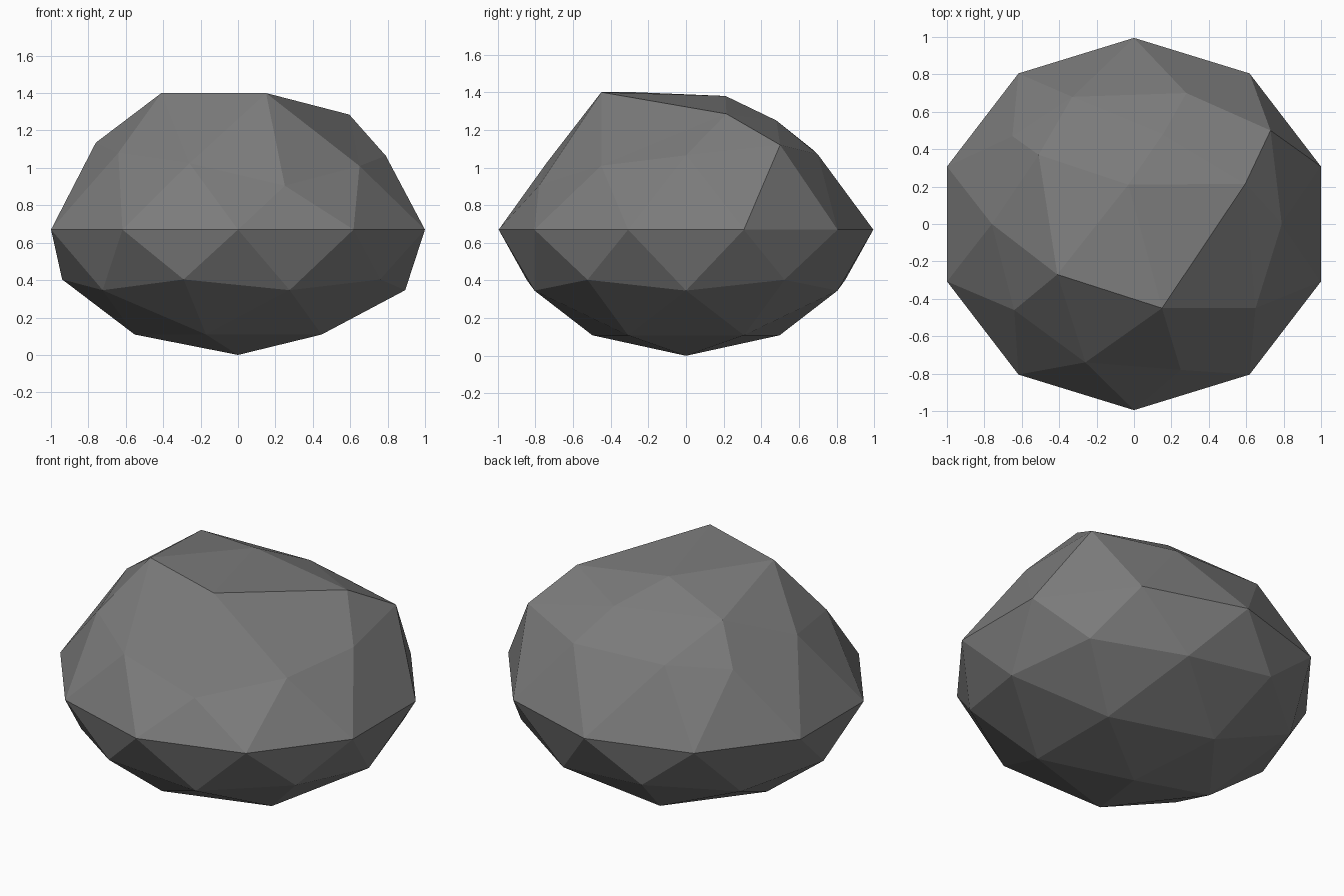
import bpy, bmesh, math

if "Cube" in bpy.data.objects:
    bpy.data.objects.remove(bpy.data.objects["Cube"])

# One flat stone grey
grey = bpy.data.materials.new("stone_grey")
grey.diffuse_color = (0.2, 0.2, 0.2, 1.0)
grey.use_nodes = True
grey.node_tree.nodes["Principled BSDF"].inputs["Base Color"].default_value = grey.diffuse_color

# Chipped upper rings: position of each corner, counter-clockwise from +x
SHOULDER = [(0.79, 0.0, 1.065), (0.28, 0.70, 1.07), (-0.65, 0.47, 1.07),
            (-0.64, -0.46, 1.08), (0.25, -0.78, 0.905)]
SHOULDER_BETWEEN = [(0.73, 0.50, 1.12), (-0.33, 0.68, 1.09), (-0.76, 0.0, 1.135),
                    (-0.26, -0.74, 1.025), (0.65, -0.45, 1.01)]
CROWN = [(0.595, 0.215, 1.285), (0.155, 0.48, 1.25), (-0.51, 0.37, 1.30),
         (-0.41, -0.27, 1.40), (0.15, -0.45, 1.40)]
PEAK = (-0.03, 0.21, 1.38)


def place(co):
    """Move a unit-sphere corner to its place on the rock."""
    x, y, z = co
    step = round(math.atan2(y, x) / math.radians(36)) % 10
    if z > 0.95:
        return PEAK
    if z > 0.7:
        return CROWN[step // 2]
    if z > 0.49:
        return SHOULDER_BETWEEN[step // 2]
    if z > 0.2:
        return SHOULDER[step // 2]
    if z > -0.2:                                    # widest edge
        return (x * 1.051, y * 0.995, 0.67)
    return (x * 1.051, y * 0.995, 0.73 * (z + 1))   # rounded underside


# Rock body
bm = bmesh.new()
bmesh.ops.create_icosphere(bm, subdivisions=2, radius=1.0)
for v in bm.verts:
    v.co = place(v.co.normalized())
bmesh.ops.recalc_face_normals(bm, faces=bm.faces)
mesh = bpy.data.meshes.new("rock")
bm.to_mesh(mesh)
bm.free()
mesh.materials.append(grey)
rock = bpy.data.objects.new("rock", mesh)
bpy.context.collection.objects.link(rock)
